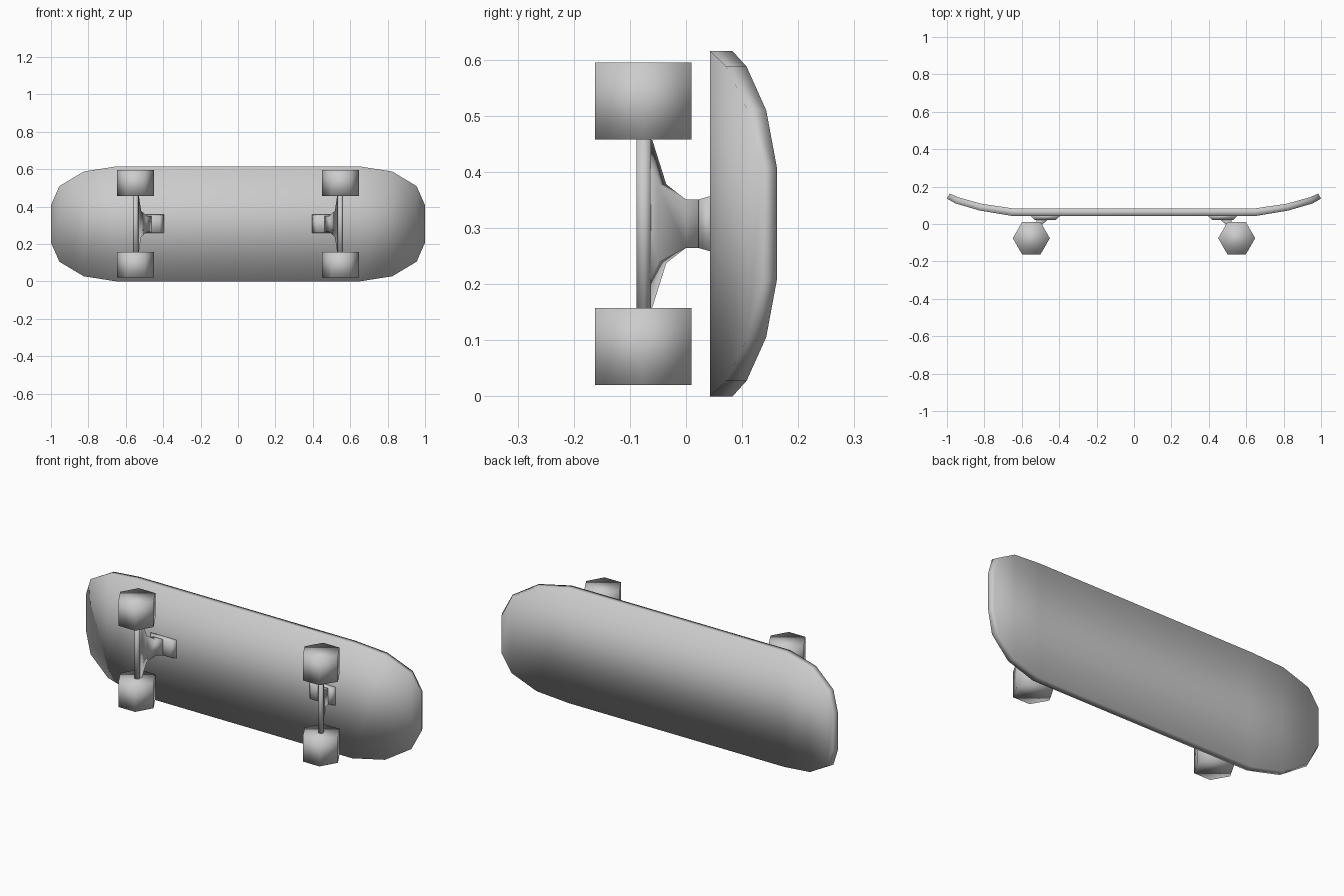
import bpy, bmesh, math
from mathutils import Matrix

if "Cube" in bpy.data.objects:
    bpy.data.objects.remove(bpy.data.objects["Cube"])

ZC = 0.3075  # height of the board's centre line


def finish(name, bm):
    bmesh.ops.recalc_face_normals(bm, faces=bm.faces)
    me = bpy.data.meshes.new(name)
    bm.to_mesh(me)
    bm.free()
    for p in me.polygons:
        p.use_smooth = True
    ob = bpy.data.objects.new(name, me)
    bpy.context.collection.objects.link(ob)
    return ob


def loft(name, sections):
    """Each section: (xa, ya, xb, yb, half_z) gives a four-point ring."""
    bm = bmesh.new()
    rings = []
    for xa, ya, xb, yb, h in sections:
        rings.append([bm.verts.new(p) for p in (
            (xa, ya, ZC - h), (xa, ya, ZC + h), (xb, yb, ZC + h), (xb, yb, ZC - h))])
    for a, b in zip(rings, rings[1:]):
        for i in range(4):
            j = (i + 1) % 4
            bm.faces.new((a[i], a[j], b[j], b[i]))
    bm.faces.new(rings[0])
    bm.faces.new(rings[-1])
    return finish(name, bm)


def rod(name, x, y, z, radius, length):
    bm = bmesh.new()
    bmesh.ops.create_cone(bm, cap_ends=True, segments=6, radius1=radius,
                          radius2=radius, depth=length,
                          matrix=Matrix.Translation((x, y, z)) @ Matrix.Rotation(math.pi / 2, 4, 'Z'))
    # put a corner of the hexagon on the x axis
    v = max(bm.verts, key=lambda q: q.co.x)
    if abs(v.co.x - x - radius) > 1e-4:
        bmesh.ops.rotate(bm, verts=bm.verts, cent=(x, y, z),
                         matrix=Matrix.Rotation(math.pi / 6, 3, 'Z'))
    return finish(name, bm)


# Deck: flat middle, both ends kicked up and rounded
end = [(0.65, 0.043, 0.643, 0.083, 0.3075),
       (0.825, 0.072, 0.815, 0.108, 0.28),
       (0.955, 0.110, 0.940, 0.143, 0.202),
       (1.0, 0.136, 0.985, 0.162, 0.10)]
start = [(-xa, ya, -xb, yb, h) for xa, ya, xb, yb, h in reversed(end)]
loft("deck", start + end)

for side, s in (("left", -1), ("right", 1)):
    # Base plate with sloping ends
    loft(f"{side}_base_plate", [(s * 0.418, 0.022, s * 0.53, 0.022, 0.043),
                                (s * 0.392, 0.046, s * 0.555, 0.046, 0.05)])
    # Hanger flaring from the plate out to the axle
    loft(f"{side}_hanger", [(s * 0.53, -0.060, s * 0.556, -0.085, 0.149),
                            (s * 0.518, -0.035, s * 0.55, -0.05, 0.07),
                            (s * 0.488, 0.0, s * 0.525, 0.0, 0.043),
                            (s * 0.46, 0.024, s * 0.52, 0.024, 0.043)])
    # Axle and wheels
    rod(f"{side}_axle", s * 0.547, -0.075, ZC, 0.015, 0.33)
    for level, t in (("lower", -1), ("upper", 1)):
        rod(f"{side}_{level}_wheel", s * 0.549, -0.076, ZC + t * 0.2185, 0.099, 0.137)
